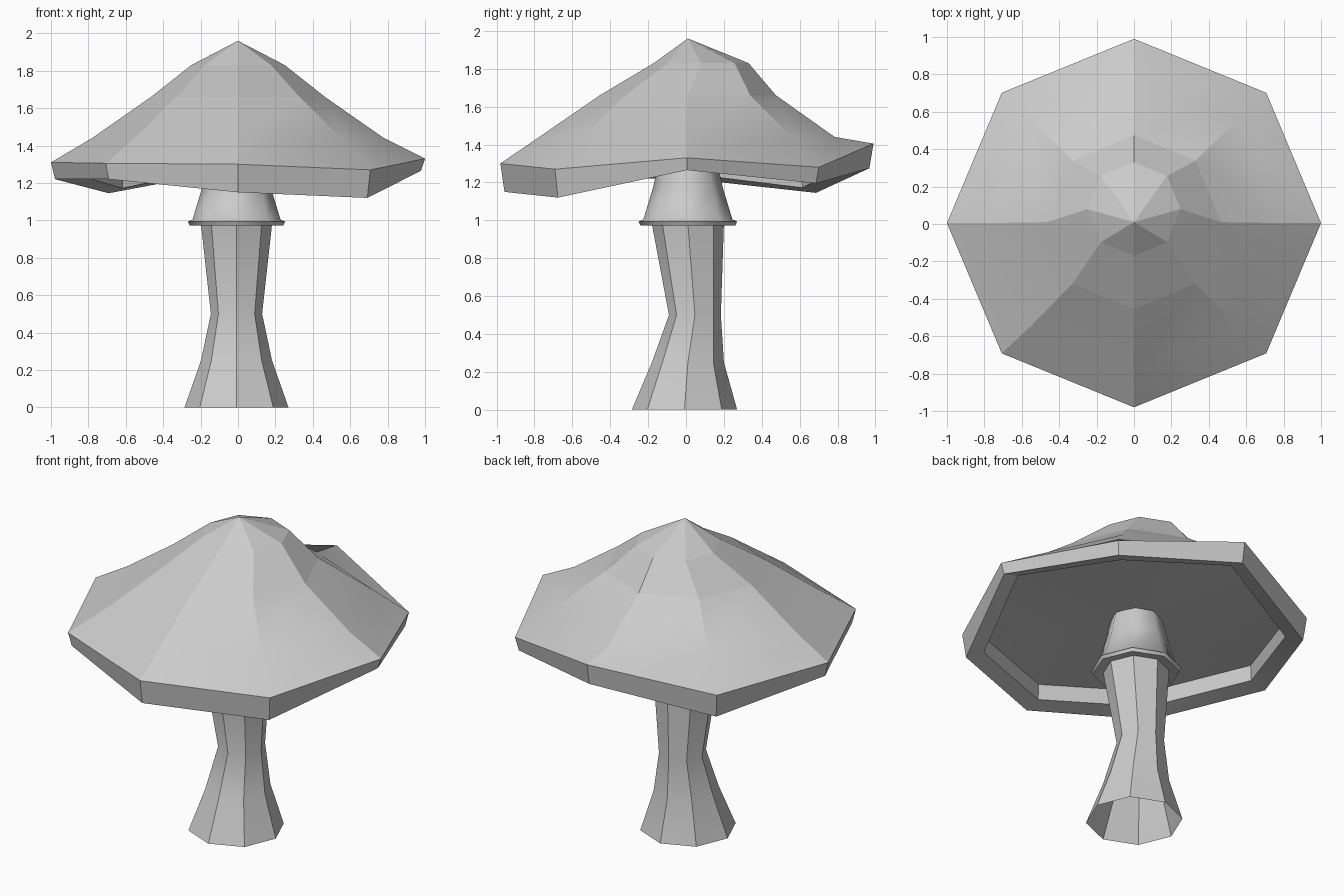
import bpy, bmesh
from math import cos, sin, pi, radians

if "Cube" in bpy.data.objects:
    bpy.data.objects.remove(bpy.data.objects["Cube"])

N = 8


def ring(bm, r, z, cx=0.0, cy=0.0, sy=1.0):
    """Octagon of verts; z may be one height or one per corner."""
    zs = z if isinstance(z, list) else [z] * N
    return [bm.verts.new((cx + r * cos(i * 2 * pi / N), cy + sy * r * sin(i * 2 * pi / N), zs[i]))
            for i in range(N)]


def bridge(bm, a, b):
    for i in range(N):
        j = (i + 1) % N
        bm.faces.new((a[i], a[j], b[j], b[i]))


def fan(bm, a, co):
    tip = bm.verts.new(co)
    for i in range(N):
        bm.faces.new((a[i], a[(i + 1) % N], tip))


def loft(name, sections, angle, tip=None, end=None):
    """Skin a list of octagons (r, z, cx, cy), optionally closed by tip and end points."""
    bm = bmesh.new()
    rings = [ring(bm, *s) for s in sections]
    for a, b in zip(rings, rings[1:]):
        bridge(bm, a, b)
    if end:
        fan(bm, rings[0], end)
    if tip:
        fan(bm, rings[-1], tip)
    bmesh.ops.recalc_face_normals(bm, faces=bm.faces[:])
    me = bpy.data.meshes.new(name)
    bm.to_mesh(me)
    bm.free()
    ob = bpy.data.objects.new(name, me)
    bpy.context.collection.objects.link(ob)
    bpy.ops.object.select_all(action='DESELECT')
    ob.select_set(True)
    bpy.context.view_layer.objects.active = ob
    bpy.ops.object.shade_smooth_by_angle(angle=radians(angle))
    return ob


# Cap: hollow underside, uneven rim, then the bell-shaped top
rim_top = [1.33, 1.28, 1.405, 1.29, 1.31, 1.305, 1.30, 1.27]
rim_low = [1.265, 1.195, 1.275, 1.145, 1.22, 1.22, 1.15, 1.12]
lip = [z + 0.027 for z in rim_low]
ceiling = [z + 0.125 for z in rim_low]
cap = loft("cap", [
    (0.87, ceiling, 0, 0.005, 0.985),
    (0.875, lip, 0, 0.005, 0.985),
    (0.978, rim_low, 0, 0.005, 0.985),
    (1.0, rim_top, 0, 0.005, 0.985),
    (0.78, 1.44, 0, 0.005),
    (0.465, 1.66, 0, 0.01),
    (0.25, 1.83, 0, 0.08),
], 25, tip=(0, 0.01, 1.96), end=(0, 0, 1.315))
# the crown of the cap is faceted
for p in cap.data.polygons:
    if p.center.z > 1.68:
        p.use_smooth = False

# Stem: waisted tube, open at the foot
stem = loft("stem", [
    (0.278, 0.0, -0.008, -0.008),
    (0.19, 0.25, -0.008, 0.01),
    (0.137, 0.5, -0.008, 0.047),
    (0.19, 0.98, -0.008, 0.01),
], 30)

# Collar: thin lip with a tapered sleeve running up into the cap
collar = loft("collar", [
    (0.19, 0.98, -0.008, 0.01),
    (0.25, 0.973, -0.008, 0.01),
    (0.26, 0.993, -0.008, 0.01),
    (0.235, 1.005, -0.008, 0.01),
    (0.185, 1.17, -0.008, 0.01),
    (0.15, 1.32, -0.008, 0.01),
], 50)
